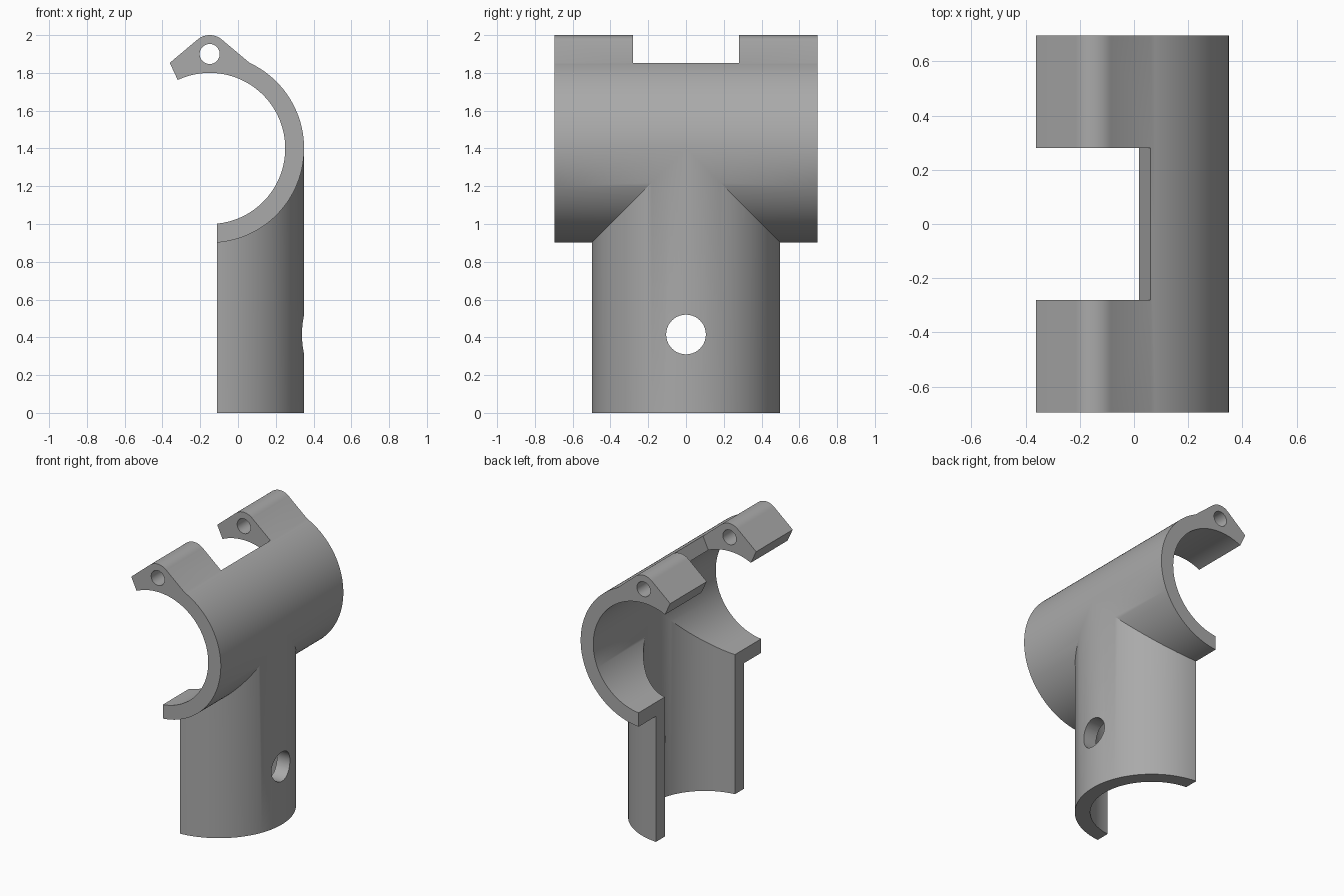
import bpy, bmesh
from math import sin, cos, acos, radians, pi, hypot, atan2

cube = bpy.data.objects.get("Cube")
if cube:
    bpy.data.objects.remove(cube, do_unlink=True)

AXIS_X, AXIS_Z = -0.15, 1.4        # where the two pipe axes cross
OUTER, INNER = 0.5, 0.4            # pipe wall radii
HALF_LEN, GAP = 0.695, 0.28        # sleeve half length, half gap between lugs
CUT = 0.04                         # split plane, measured from the axis
LUG = radians(65)                  # angle where the lugs begin
STEPS = 32

grey = bpy.data.materials.new("grey")
grey.use_nodes = True
colour = (0.40, 0.40, 0.40, 1)
grey.diffuse_color = colour
grey.node_tree.nodes["Principled BSDF"].inputs["Base Color"].default_value = colour

bm = bmesh.new()


def face(*points):
    bm.faces.new([bm.verts.new((AXIS_X + x, y, AXIS_Z + z)) for x, y, z in points])


def spread(a, b, n):
    return [a + (b - a) * i / n for i in range(n + 1)]


def pairs(items):
    return zip(items, items[1:])


def ring(r, angle, y):
    return (r * cos(angle), y, r * sin(angle))


def leg_point(r, angle, top):
    y = r * sin(angle)
    return (r * cos(angle), y, -y if top else -AXIS_Z)


lower = {r: spread(0, acos(CUT / r), STEPS) for r in (OUTER, INNER)}
upper = spread(0, LUG, STEPS)

for r in (OUTER, INNER):
    # Leg wall, mitred where it meets the sleeve, and the sleeve below the axis
    for a, b in pairs(lower[r]):
        face(leg_point(r, a, False), leg_point(r, b, False),
             leg_point(r, b, True), leg_point(r, a, True))
        face(ring(r, -a, r * sin(a)), ring(r, -b, r * sin(b)),
             ring(r, -b, HALF_LEN), ring(r, -a, HALF_LEN))
    # Sleeve above the axis
    for a, b in pairs(upper):
        extra = [ring(r, b, GAP)] if b == upper[-1] else []
        face(ring(r, a, 0), ring(r, a, HALF_LEN), ring(r, b, HALF_LEN),
             *extra, ring(r, b, 0))

# Leg underside and sleeve end faces
walls = list(zip(lower[OUTER], lower[INNER]))
for (a, c), (b, d) in pairs(walls):
    face(leg_point(OUTER, a, False), leg_point(OUTER, b, False),
         leg_point(INNER, d, False), leg_point(INNER, c, False))
    face(ring(OUTER, -a, HALF_LEN), ring(OUTER, -b, HALF_LEN),
         ring(INNER, -d, HALF_LEN), ring(INNER, -c, HALF_LEN))
for a, b in pairs(upper):
    face(ring(OUTER, a, HALF_LEN), ring(OUTER, b, HALF_LEN),
         ring(INNER, b, HALF_LEN), ring(INNER, a, HALF_LEN))

# Split faces of leg and sleeve, and the edge inside the gap
a, c = walls[-1]
face(leg_point(OUTER, a, False), leg_point(INNER, c, False),
     leg_point(INNER, c, True), leg_point(OUTER, a, True))
face(ring(OUTER, -a, OUTER * sin(a)), ring(INNER, -c, INNER * sin(c)),
     ring(INNER, -c, HALF_LEN), ring(OUTER, -a, HALF_LEN))
face(ring(OUTER, LUG, 0), ring(INNER, LUG, 0),
     ring(INNER, LUG, GAP), ring(OUTER, LUG, GAP))

# Bolt lug: rounded hump with straight flanks tangent to it
HUMP = 0.1
foot_x, foot_z = OUTER * cos(LUG), OUTER * sin(LUG) - OUTER
tangent = atan2(foot_z, foot_x) + acos(HUMP / hypot(foot_x, foot_z))
outline = [(OUTER * cos(LUG), OUTER * sin(LUG))]
outline += [(HUMP * cos(t), OUTER + HUMP * sin(t))
            for t in spread(tangent, pi - tangent, 20)]
outline += [(OUTER * cos(pi - LUG), OUTER * sin(pi - LUG))]
outline += [(INNER * cos(t), INNER * sin(t)) for t in spread(pi - LUG, LUG, 20)]
for (x0, z0), (x1, z1) in pairs(outline):
    face((x0, GAP, z0), (x1, GAP, z1), (x1, HALF_LEN, z1), (x0, HALF_LEN, z0))
for y in (GAP, HALF_LEN):
    face(*[(x, y, z) for x, z in outline])

bmesh.ops.remove_doubles(bm, verts=bm.verts, dist=1e-5)
bmesh.ops.recalc_face_normals(bm, faces=bm.faces)
mesh = bpy.data.meshes.new("tee_clamp_half")
bm.to_mesh(mesh)
bm.free()
mesh.materials.append(grey)
clamp = bpy.data.objects.new("tee_clamp_half", mesh)
bpy.context.collection.objects.link(clamp)


def cutter(name, radius, location, rotation):
    bpy.ops.mesh.primitive_cylinder_add(vertices=48, radius=radius, depth=2,
                                        location=location, rotation=rotation)
    obj = bpy.context.object
    obj.name = name
    obj.hide_render = True
    obj.data.materials.append(grey)
    return obj


# Bolt hole through both lugs and screw hole through the leg
cutters = [cutter("bolt_hole", 0.053, (AXIS_X, 0, AXIS_Z + OUTER), (pi / 2, 0, 0)),
           cutter("screw_hole", 0.105, (1, 0, 0.415), (0, pi / 2, 0))]

bpy.ops.object.select_all(action="DESELECT")
bpy.context.view_layer.objects.active = clamp
clamp.select_set(True)
mirror = clamp.modifiers.new("mirror", "MIRROR")
mirror.use_axis = (False, True, False)
mirror.merge_threshold = 1e-4
for obj in cutters:
    hole = clamp.modifiers.new(obj.name, "BOOLEAN")
    hole.operation = "DIFFERENCE"
    hole.solver = "EXACT"
    hole.object = obj
for name in [m.name for m in clamp.modifiers]:
    bpy.ops.object.modifier_apply(modifier=name)
for obj in cutters:
    bpy.data.objects.remove(obj, do_unlink=True)
bpy.ops.object.shade_smooth_by_angle(angle=radians(30))
